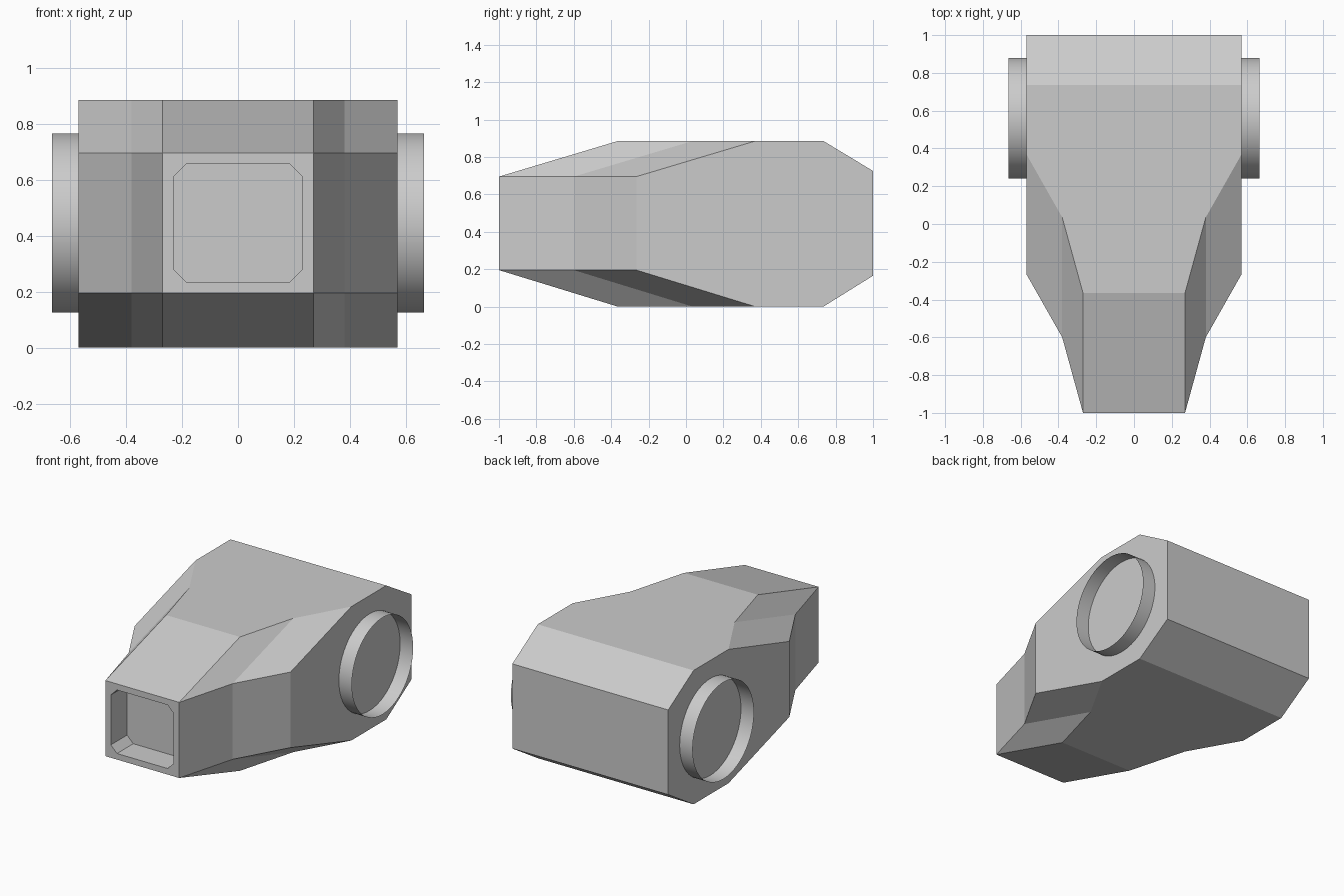
import bpy, bmesh
from math import radians

if "Cube" in bpy.data.objects:
    bpy.data.objects.remove(bpy.data.objects["Cube"])


def loft(name, rings):
    """Closed solid through a list of equal-length point rings."""
    bm = bmesh.new()
    rows = [[bm.verts.new(p) for p in ring] for ring in rings]
    n = len(rows[0])
    for a, b in zip(rows, rows[1:]):
        for i in range(n):
            j = (i + 1) % n
            bm.faces.new((a[i], a[j], b[j], b[i]))
    bm.faces.new(rows[0])
    bm.faces.new(rows[-1])
    bmesh.ops.recalc_face_normals(bm, faces=bm.faces)
    mesh = bpy.data.meshes.new(name)
    bm.to_mesh(mesh)
    bm.free()
    obj = bpy.data.objects.new(name, mesh)
    bpy.context.collection.objects.link(obj)
    return obj


# Housing: one side profile whose nose slides back at the wider stations
def side_profile(x, nose):
    top = nose + 0.635
    yz = [(nose, 0.195), (nose, 0.695), (top, 0.885), (0.735, 0.885),
          (1, 0.725), (1, 0.165), (0.735, 0), (top, 0)]
    return [(x, y, z) for y, z in yz]


stations = [(0.57, -0.265), (0.38, -0.6), (0.27, -1)]
stations = [(-x, n) for x, n in stations] + stations[::-1]
body = loft("housing", [side_profile(x, n) for x, n in stations])

# Recess in the nose: octagonal pocket
w, h, c, zc = 0.23, 0.21, 0.045, 0.445
octagon = [(w - c, -h), (w, c - h), (w, h - c), (w - c, h),
           (c - w, h), (-w, h - c), (-w, c - h), (c - w, -h)]
cutter = loft("nose_recess_cutter",
              [[(x, y, zc + z) for x, z in octagon] for y in (-1.1, -0.83)])
cutter.hide_render = True
cutter.hide_viewport = True
cut = body.modifiers.new("nose_recess", 'BOOLEAN')
cut.operation = 'DIFFERENCE'
cut.solver = 'EXACT'
cut.object = cutter

# Side collars: thin open tubes standing out from each flank
for side, sign in (("left", -1), ("right", 1)):
    bpy.ops.mesh.primitive_cylinder_add(
        vertices=64, radius=0.32, depth=0.095, end_fill_type='NOTHING',
        location=(sign * 0.6175, 0.56, 0.445), rotation=(0, radians(90), 0))
    bpy.context.object.name = side + "_collar"
    bpy.ops.object.shade_smooth_by_angle(angle=radians(30))
